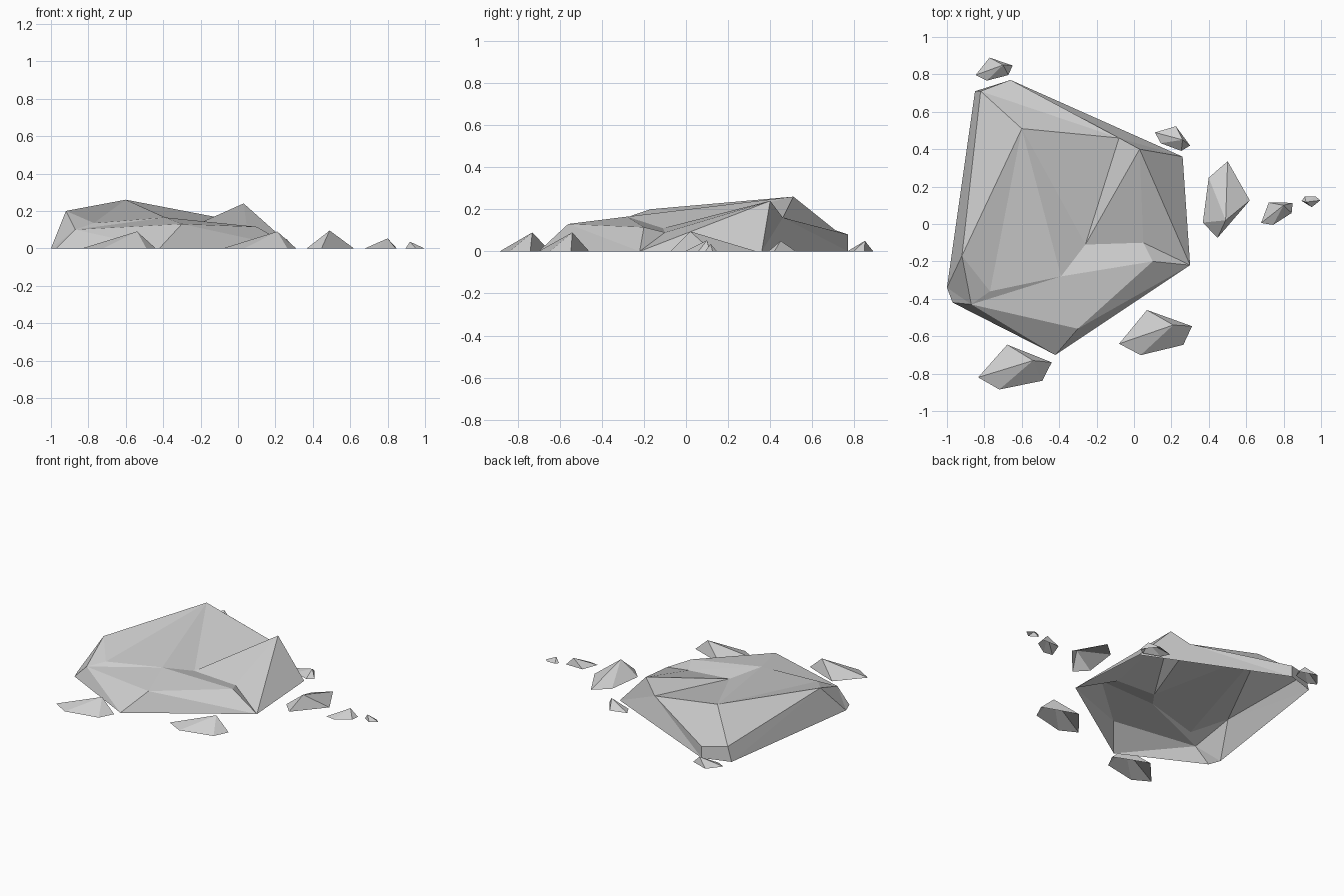
import bpy
import bmesh
from math import radians
from mathutils import Matrix, Vector

cube = bpy.data.objects.get("Cube")
if cube:
    bpy.data.objects.remove(cube, do_unlink=True)

STONE_GREY = (0.62, 0.62, 0.62, 1.0)
stone = bpy.data.materials.new("stone_grey")
stone.use_nodes = True
stone.diffuse_color = STONE_GREY
stone.node_tree.nodes["Principled BSDF"].inputs["Base Color"].default_value = STONE_GREY


def build_shell(name, points, faces):
    """Open-bottomed faceted shell from named points and faces that list them."""
    bm = bmesh.new()
    verts = {key: bm.verts.new(co) for key, co in points.items()}
    for face in faces:
        bm.faces.new([verts[key] for key in face.split()])
    bmesh.ops.recalc_face_normals(bm, faces=bm.faces)
    bm.normal_update()
    if sum(f.normal.z * f.calc_area() for f in bm.faces) < 0:
        bmesh.ops.reverse_faces(bm, faces=bm.faces)
    mesh = bpy.data.meshes.new(name)
    bm.to_mesh(mesh)
    bm.free()
    mesh.materials.append(stone)
    obj = bpy.data.objects.new(name, mesh)
    bpy.context.collection.objects.link(obj)
    return obj


# Large slab: ground outline, rim, then the hollow and peaks
slab_points = {
    "back_foot": (-.66, .77, 0), "back_corner_foot": (-.85, .71, 0),
    "east_foot": (.26, .36, 0), "south_east_foot": (.30, -.22, 0),
    "front_foot": (-.42, -.70, 0), "west_foot": (-1, -.34, 0),
    "south_west_foot": (-.97, -.42, 0),
    "back_rim": (-.66, .77, .08), "back_corner_rim": (-.82, .71, .10),
    "west_rim": (-.92, -.17, .20), "south_west_rim": (-.87, -.43, .10),
    "front_rim": (-.30, -.56, .13), "south_rim": (.10, -.20, .115),
    "peak": (-.60, .51, .26), "saddle": (-.08, .46, .16),
    "east_peak": (.03, .40, .24), "hollow": (-.26, -.11, .11),
    "dip": (.05, -.10, .09), "ridge": (-.39, -.28, .165),
    "west_ridge": (-.77, -.36, .135),
}
slab_faces = [
    # Back wall and back slope
    "back_corner_foot back_foot back_rim back_corner_rim",
    "back_foot back_rim saddle", "back_foot saddle east_foot",
    "east_foot saddle east_peak",
    "back_rim back_corner_rim saddle", "back_corner_rim peak saddle",
    # West side
    "back_corner_foot back_corner_rim west_rim",
    "back_corner_foot west_rim west_foot",
    "west_foot west_rim south_west_rim",
    "west_foot south_west_rim south_west_foot",
    "back_corner_rim peak west_rim",
    # Main top
    "peak west_rim west_ridge", "peak west_ridge ridge",
    "peak ridge hollow", "peak hollow saddle",
    "saddle hollow east_peak", "east_peak hollow dip",
    "east_peak dip south_east_foot", "east_peak south_east_foot east_foot",
    # Hollow and front ledge
    "hollow ridge dip", "ridge south_rim dip",
    "dip south_rim south_east_foot",
    "west_rim south_west_rim west_ridge",
    "west_ridge south_west_rim ridge",
    "south_west_rim front_rim ridge", "ridge front_rim south_rim",
    # Front wall
    "south_west_foot south_west_rim front_foot",
    "south_west_rim front_rim front_foot",
    "front_rim south_rim south_east_foot",
    "front_rim south_east_foot front_foot",
]
build_shell("large_rock_slab", slab_points, slab_faces)

# Loose stones: one lopsided five-sided shard, turned and scaled about its tip
shard_outline = [(-.293, -.09), (-.138, .085), (.10, -.01), (.05, -.108), (-.18, -.155)]


def build_stone(name, tip, height, scale, turn):
    spin = Matrix.Rotation(radians(turn), 3, "Z")
    points = {"tip": Vector((tip[0], tip[1], height))}
    for i, (x, y) in enumerate(shard_outline):
        points[f"foot{i}"] = spin @ Vector((x, y, 0)) * scale + Vector((*tip, 0))
    count = len(shard_outline)
    faces = [f"foot{(i + 1) % count} foot{i} tip" for i in range(count)]
    return build_shell(name, points, faces)


build_stone("front_right_stone", (-.54, -.73), .09, 1, 0)
build_stone("front_left_stone", (.21, -.54), .09, 1, 2)
build_stone("side_stone", (.49, .02), .095, 1.03, -109)
build_stone("back_right_stone", (-.70, .85), .05, .51, 3)
build_stone("back_left_stone", (.26, .45), .05, .5, -32)
build_stone("outer_stone", (.80, .10), .053, .5, 21)
build_stone("outermost_pebble", (.92, .117), .035, .25, 170)
